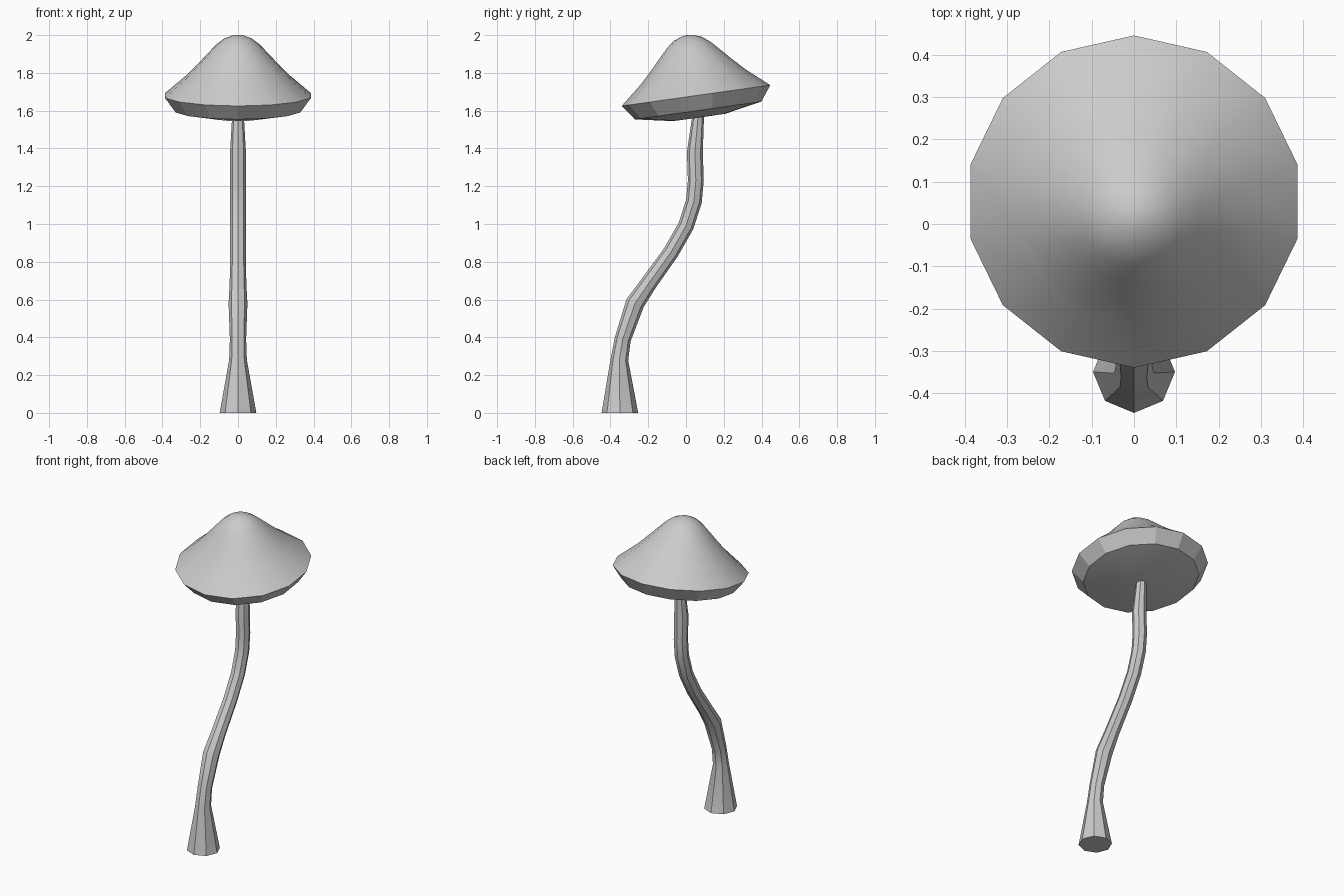
import bpy
from math import sin, cos, tau, radians
from mathutils import Vector, Matrix

if "Cube" in bpy.data.objects:
    bpy.data.objects.remove(bpy.data.objects["Cube"])


def loft(name, rings, start_tip=None, end_tip=None):
    """Skin equal-sized rings of points; ends close to a tip or a flat cap."""
    n = len(rings[0])
    verts = [p for ring in rings for p in ring]
    faces = []
    for k in range(len(rings) - 1):
        for i in range(n):
            j = (i + 1) % n
            faces.append((k * n + i, k * n + j, (k + 1) * n + j, (k + 1) * n + i))
    last = (len(rings) - 1) * n
    if start_tip is None:
        faces.append(tuple(reversed(range(n))))
    else:
        verts.append(start_tip)
        faces += [((i + 1) % n, i, len(verts) - 1) for i in range(n)]
    if end_tip is None:
        faces.append(tuple(range(last, last + n)))
    else:
        verts.append(end_tip)
        faces += [(last + i, last + (i + 1) % n, len(verts) - 1) for i in range(n)]
    mesh = bpy.data.meshes.new(name)
    mesh.from_pydata(verts, [], faces)
    obj = bpy.data.objects.new(name, mesh)
    bpy.context.collection.objects.link(obj)
    bpy.ops.object.select_all(action='DESELECT')
    bpy.context.view_layer.objects.active = obj
    obj.select_set(True)
    bpy.ops.object.shade_smooth_by_angle(angle=radians(30))
    return obj


# Stem: eight-sided tube along a winding path (y, z, radius)
path = [(-.35, 0, .097), (-.353, .28, .047), (-.335, .39, .043),
        (-.27, .58, .05), (-.198, .685, .044), (-.08, .85, .042),
        (.0, .99, .042), (.042, 1.12, .042), (.052, 1.23, .042),
        (.047, 1.38, .042), (.066, 1.59, .03)]
stem_rings = []
for k, (y, z, r) in enumerate(path):
    a, b = path[max(k - 1, 0)], path[min(k + 1, len(path) - 1)]
    t = Vector((0, b[0] - a[0], b[1] - a[1])).normalized()
    if k == 0:
        t = Vector((0, 0, 1))
    side = Vector((0, t.z, -t.y))
    stem_rings.append([Vector((r * cos(tau * i / 8), 0, 0)) + side * r * sin(tau * i / 8)
                       + Vector((0, y, z)) for i in range(8)])
loft("stem", stem_rings)

# Cap: fourteen-sided bell, tilted forward (radius, height above the rim)
profile = [(.14, -.117), (.338, -.08), (.397, 0), (.28, .10), (.21, .171),
           (.16, .225), (.115, .272), (.075, .303), (.028, .321)]
tilt = Matrix.Translation((0, .053, 1.68)) @ Matrix.Rotation(radians(8), 4, 'X')
cap_rings = [[tilt @ Vector((r * sin(-tau * i / 14), r * cos(tau * i / 14), h))
              for i in range(14)] for r, h in profile]
cap = loft("cap", cap_rings, tilt @ Vector((0, 0, -.118)), tilt @ Vector((0, 0, .324)))

# Flat facets on the rim band
for f in cap.data.polygons[14:28]:
    f.use_smooth = False
